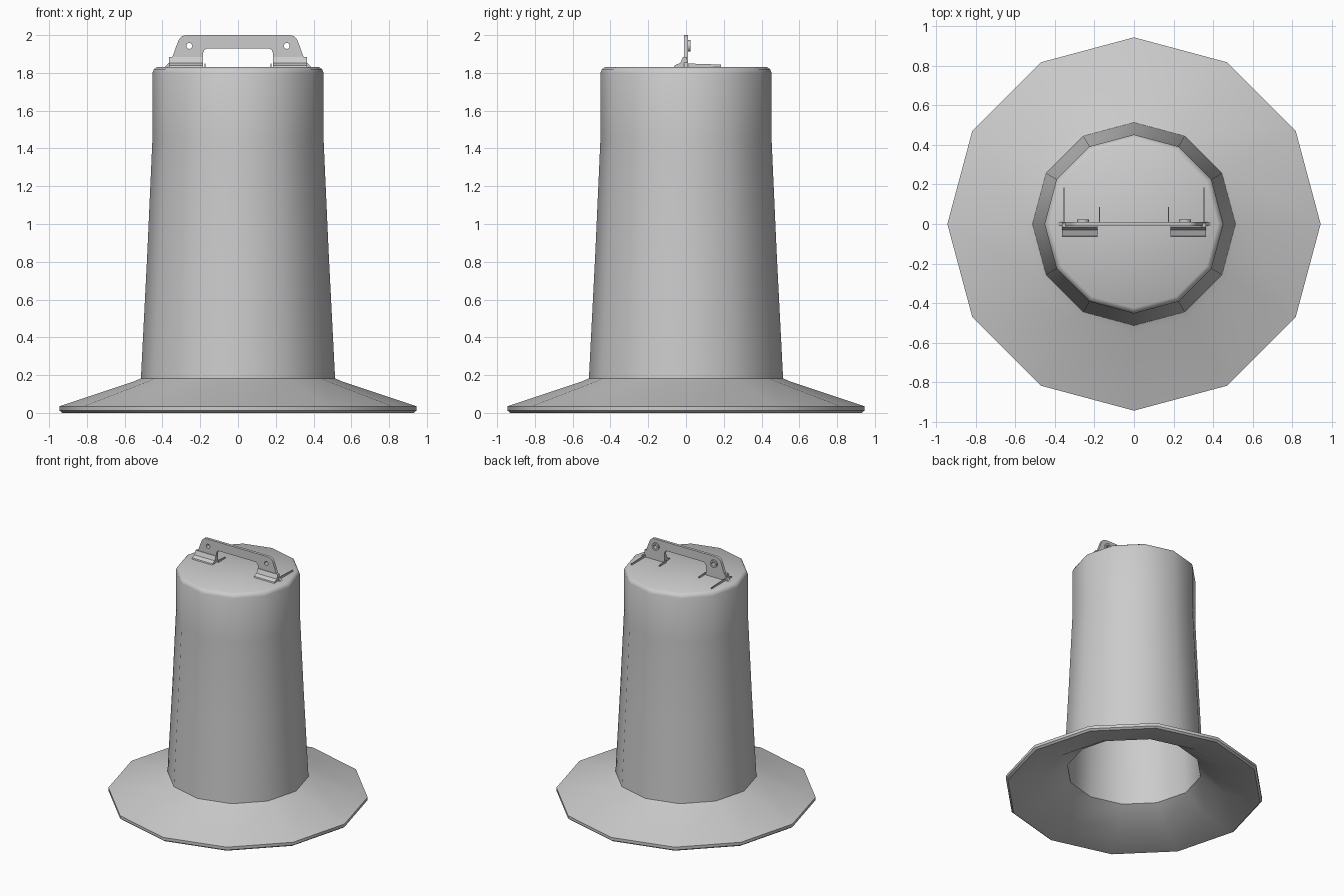
import bpy, bmesh
from math import cos, sin, pi, radians

cube = bpy.data.objects.get("Cube")
if cube:
    bpy.data.objects.remove(cube, do_unlink=True)

grey = bpy.data.materials.new("light grey")
grey.use_nodes = True
COLOUR = (0.6, 0.6, 0.6, 1)
grey.diffuse_color = COLOUR
grey.node_tree.nodes["Principled BSDF"].inputs["Base Color"].default_value = COLOUR


def finish(ob, angle=40):
    """Give the part its colour and smooth shading with sharp corners."""
    ob.data.materials.append(grey)
    bpy.ops.object.select_all(action="DESELECT")
    bpy.context.view_layer.objects.active = ob
    ob.select_set(True)
    if ob.type == "CURVE":
        bpy.ops.object.convert(target="MESH")
        ob = bpy.context.object
    bpy.ops.object.shade_smooth_by_angle(angle=radians(angle))
    return ob


def mesh_part(name, bm):
    bmesh.ops.recalc_face_normals(bm, faces=bm.faces)
    me = bpy.data.meshes.new(name)
    bm.to_mesh(me)
    bm.free()
    ob = bpy.data.objects.new(name, me)
    bpy.context.collection.objects.link(ob)
    return finish(ob)


def lathe(name, profile, sides=12, closed=False):
    """Revolve (radius, z) points around z; open ends get flat caps."""
    bm = bmesh.new()
    rings = [[bm.verts.new((r * cos(2 * pi * i / sides), r * sin(2 * pi * i / sides), z))
              for i in range(sides)] for r, z in profile]
    pairs = list(zip(rings, rings[1:]))
    if closed:
        pairs.append((rings[-1], rings[0]))
    else:
        bm.faces.new(rings[0])
        bm.faces.new(rings[-1])
    for a, b in pairs:
        for i in range(sides):
            j = (i + 1) % sides
            bm.faces.new((a[i], a[j], b[j], b[i]))
    return mesh_part(name, bm)


def circle(cx, cz, r, n=16):
    return [(cx + r * cos(2 * pi * i / n), cz + r * sin(2 * pi * i / n)) for i in range(n)]


def plate(name, outlines, half, y=0):
    """Upright flat plate from (x, z) outlines; inner outlines become holes."""
    cu = bpy.data.curves.new(name, "CURVE")
    cu.dimensions = "2D"
    cu.fill_mode = "BOTH"
    cu.extrude = half
    for pts in outlines:
        sp = cu.splines.new("POLY")
        sp.points.add(len(pts) - 1)
        for p, (x, z) in zip(sp.points, pts):
            p.co = (x, z, 0, 1)
        sp.use_cyclic_u = True
    ob = bpy.data.objects.new(name, cu)
    ob.rotation_euler.x = pi / 2
    ob.location.y = y
    bpy.context.collection.objects.link(ob)
    return finish(ob, 30)


def prism_x(name, profile, x0, x1):
    """Extrude a (y, z) profile between two x positions."""
    bm = bmesh.new()
    f = bm.faces.new([bm.verts.new((x0, y, z)) for y, z in profile])
    ext = bmesh.ops.extrude_face_region(bm, geom=[f])["geom"]
    bmesh.ops.translate(bm, vec=(x1 - x0, 0, 0),
                        verts=[v for v in ext if isinstance(v, bmesh.types.BMVert)])
    return mesh_part(name, bm)


# Hollow barrel: outer skin over the top, down to the flange and up the inside
lathe("drum_body", [
    (0.40, 1.80), (0.43, 1.77), (0.43, 1.45), (0.49, 0.17), (0.68, 0.05),
    (0.93, 0.0), (0.945, 0.012), (0.945, 0.035), (0.55, 0.167),
    (0.514, 0.183), (0.48, 0.85), (0.453, 1.45), (0.453, 1.80),
    (0.445, 1.82), (0.425, 1.832)])

# Handle plate with an open grip and two small holes
half_outline = [
    (0.0, 2.0), (0.275, 2.0), (0.295, 1.995), (0.311, 1.98), (0.322, 1.955),
    (0.345, 1.89), (0.365, 1.855), (0.39, 1.83), (0.185, 1.83), (0.185, 1.905),
    (0.178, 1.922), (0.162, 1.93), (0.0, 1.93)]
outline = half_outline + [(-x, z) for x, z in reversed(half_outline[1:-1])]
holes = [circle(s * 0.258, 1.943, 0.016) for s in (-1, 1)]
plate("handle", [outline] + holes, 0.011)

for s, side in ((1, "left"), (-1, "right")):
    # Raised ring round the hole, on the back
    plate("hole_rim_" + side,
          [circle(s * 0.258, 1.943, 0.03), circle(s * 0.258, 1.943, 0.016)], 0.006, 0.017)
    # Foot flaring forward onto the lid
    prism_x("handle_foot_" + side,
            [(-0.065, 1.83), (-0.06, 1.84), (-0.03, 1.853), (-0.016, 1.885),
             (0.005, 1.885), (0.005, 1.83)], s * 0.185, s * 0.365)
    # Thin ribs lying on the lid behind the handle
    for x, length in ((0.355, 0.185), (0.175, 0.085)):
        prism_x("lid_rib_" + side,
                [(0, 1.83), (length, 1.83), (length, 1.844), (0, 1.85)],
                s * (x - 0.003), s * (x + 0.003))
